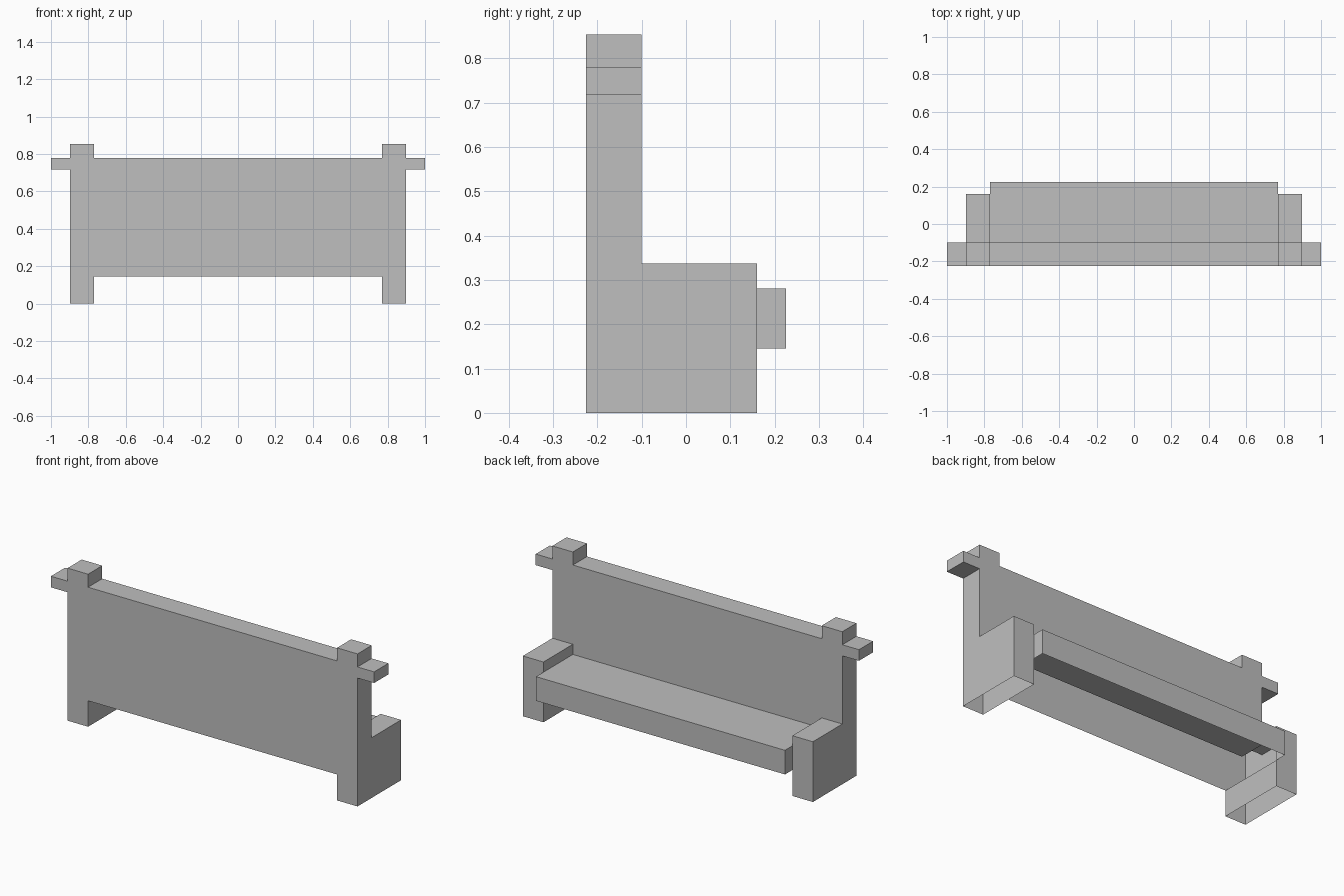
import bpy
import bmesh
from mathutils import Vector

if "Cube" in bpy.data.objects:
    bpy.data.objects.remove(bpy.data.objects["Cube"])

# Parts of the bench as boxes: (x0, x1, y0, y1, z0, z1)
parts = {
    "back_panel": (-0.77, 0.77, -0.225, -0.10, 0.145, 0.78),
    "seat": (-0.77, 0.77, -0.10, 0.225, 0.145, 0.28),
}
# Mirrored parts: arm, post and rail end on either side
side_parts = {
    "arm": (0.77, 0.897, -0.225, 0.16, 0.0, 0.337),
    "post": (0.77, 0.897, -0.225, -0.10, 0.0, 0.853),
    "rail_end": (0.897, 1.0, -0.225, -0.10, 0.718, 0.78),
}
for name, (x0, x1, *rest) in side_parts.items():
    parts["right_" + name] = (x0, x1, *rest)
    parts["left_" + name] = (-x1, -x0, *rest)

# Shared grid through all part edges
cuts = [sorted({v for b in parts.values() for v in b[2 * a:2 * a + 2]}) for a in range(3)]


def solid(cell):
    """True when the grid cell lies inside any part."""
    if any(i < 0 or i >= len(cuts[a]) - 1 for a, i in enumerate(cell)):
        return False
    mid = [(cuts[a][i] + cuts[a][i + 1]) / 2 for a, i in enumerate(cell)]
    return any(all(b[2 * a] < mid[a] < b[2 * a + 1] for a in range(3)) for b in parts.values())


bm = bmesh.new()
sizes = [len(c) - 1 for c in cuts]
cells = [(i, j, k) for i in range(sizes[0]) for j in range(sizes[1]) for k in range(sizes[2])]
for cell in filter(solid, cells):
    for axis in range(3):
        for step in (-1, 1):
            near = list(cell)
            near[axis] += step
            if solid(near):
                continue
            # Legs, seat and back are a hollow shell, open underneath
            if axis == 2 and step < 0 and cuts[2][cell[2]] < 0.2:
                continue
            u, v = (axis + 1) % 3, (axis + 2) % 3
            corners = []
            for du, dv in ((0, 0), (1, 0), (1, 1), (0, 1)):
                p = Vector()
                p[axis] = cuts[axis][cell[axis] + (step > 0)]
                p[u] = cuts[u][cell[u] + du]
                p[v] = cuts[v][cell[v] + dv]
                corners.append(bm.verts.new(p))
            bm.faces.new(corners if step > 0 else corners[::-1])

# Weld the shell and merge flat areas into single faces
bmesh.ops.remove_doubles(bm, verts=bm.verts, dist=0.0005)
bmesh.ops.dissolve_limit(bm, angle_limit=0.01, verts=bm.verts, edges=bm.edges)

mesh = bpy.data.meshes.new("bench")
bm.to_mesh(mesh)
bm.free()
bench = bpy.data.objects.new("bench", mesh)
bpy.context.collection.objects.link(bench)

grey = bpy.data.materials.new("plain_grey")
grey.diffuse_color = (0.52, 0.52, 0.52, 1)
grey.use_nodes = True
grey.node_tree.nodes["Principled BSDF"].inputs["Base Color"].default_value = grey.diffuse_color
mesh.materials.append(grey)
